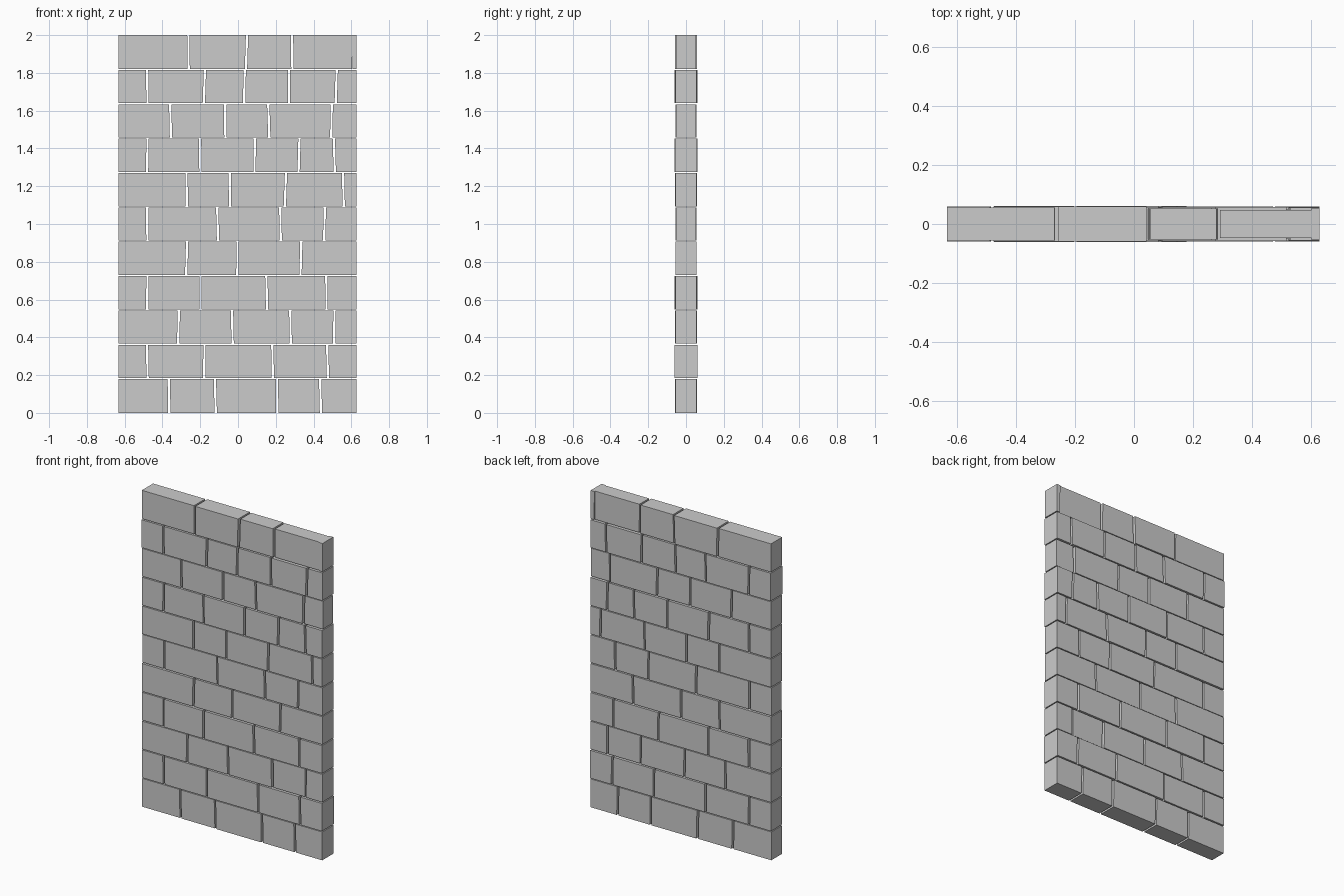
import bpy, random

if "Cube" in bpy.data.objects:
    bpy.data.objects.remove(bpy.data.objects["Cube"])

random.seed(4)
X0, X1 = -0.633, 0.628
PITCH = 2.0 / 11

# Each course, bottom to top: half depth and the vertical joint positions
COURSES = [
    (0.055, [-0.365, -0.12, 0.207, 0.437]),
    (0.058, [-0.48, -0.178, 0.183, 0.474]),
    (0.055, [-0.315, -0.03, 0.278, 0.51]),
    (0.058, [-0.48, -0.198, 0.152, 0.468]),
    (0.054, [-0.272, -0.003, 0.333]),
    (0.054, [-0.48, -0.108, 0.225, 0.458]),
    (0.057, [-0.272, -0.043, 0.251, 0.558]),
    (0.059, [-0.48, -0.2, 0.088, 0.323, 0.51]),
    (0.053, [-0.357, -0.067, 0.163, 0.495]),
    (0.058, [-0.48, -0.178, 0.034, 0.27, 0.52]),
    (0.055, [-0.262, 0.045, 0.287, 0.598]),
]


def block(name, left, right, z0, z1, depth):
    """Flat-faced stone with slightly skewed ends; left/right are (bottom, top)."""
    verts = []
    for y in (-depth, depth):
        verts += [(left[0], y, z0), (right[0], y, z0),
                  (right[1], y, z1), (left[1], y, z1)]
    faces = [(0, 1, 2, 3), (7, 6, 5, 4), (0, 4, 5, 1),
             (1, 5, 6, 2), (2, 6, 7, 3), (3, 7, 4, 0)]
    mesh = bpy.data.meshes.new(name)
    mesh.from_pydata(verts, [], faces)
    obj = bpy.data.objects.new(name, mesh)
    bpy.context.collection.objects.link(obj)


for r, (half, joints) in enumerate(COURSES):
    top_course = r == len(COURSES) - 1
    z0 = r * PITCH + (0.003 if r else 0)
    z1 = (r + 1) * PITCH - (0 if top_course else 0.003)
    # Joint = half gap plus a small tilt
    tilts = [random.uniform(-0.003, 0.003) for _ in joints]
    for i in range(len(joints) + 1):
        if i == 0:
            left = (X0, X0)
        else:
            g = joints[i - 1] + 0.006
            left = (g - tilts[i - 1], g + tilts[i - 1])
        if i == len(joints):
            right = (X1, X1)
        else:
            # the short capping stone at the top right touches its neighbour
            g = joints[i] - (0.0 if top_course and i == 3 else 0.006)
            right = (g - tilts[i], g + tilts[i])
            if top_course and i == 3:
                right = (0.603, 0.603)
        depth = half + random.uniform(-0.003, 0.003)
        if top_course:
            depth = (0.056, 0.059, 0.053, 0.048, 0.054)[i]
        block(f"course_{r + 1}_stone_{i + 1}", left, right, z0, z1, depth)
